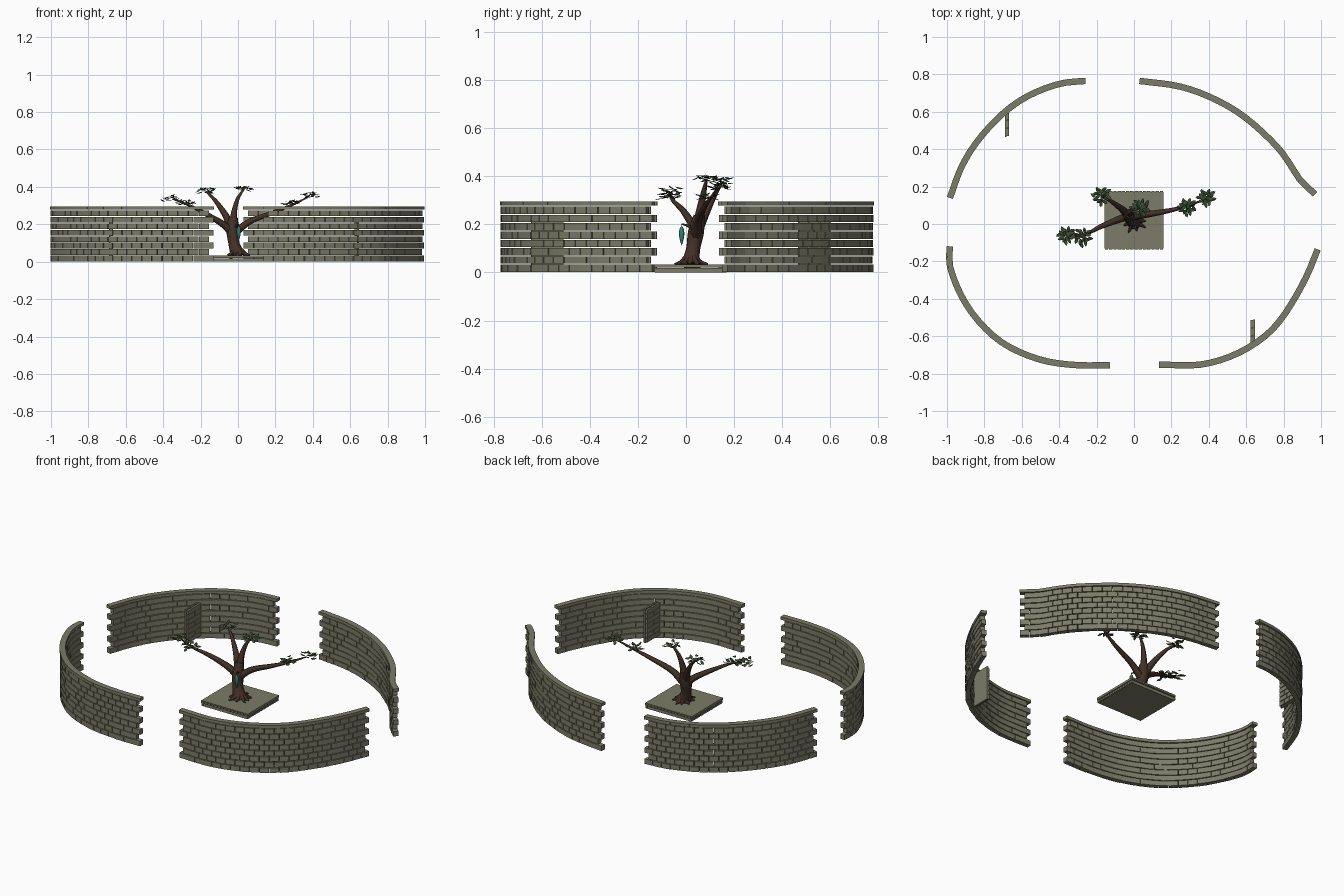
import bpy, bmesh, math, random
from mathutils import Vector, Matrix

if "Cube" in bpy.data.objects:
    bpy.data.objects.remove(bpy.data.objects["Cube"])
random.seed(4)

def mat(name, c):
    m = bpy.data.materials.new(name)
    m.diffuse_color = (*c, 1)
    m.use_nodes = True
    m.node_tree.nodes["Principled BSDF"].inputs["Base Color"].default_value = m.diffuse_color
    return m

stone = mat("stone", (0.20, 0.20, 0.14))
bark = mat("bark", (0.055, 0.03, 0.02))
green = mat("leaf", (0.04, 0.065, 0.03))
teal = mat("teal", (0.03, 0.22, 0.18))

def finish(bm, name, m):
    me = bpy.data.meshes.new(name)
    bm.to_mesh(me)
    bm.free()
    o = bpy.data.objects.new(name, me)
    bpy.context.collection.objects.link(o)
    me.materials.append(m)
    return o

def box(bm, c, size, ang=0):
    M = Matrix.Translation(c) @ Matrix.Rotation(ang, 4, 'Z') @ Matrix.Diagonal((*size, 1))
    bmesh.ops.create_cube(bm, size=1, matrix=M)

def smooth_path(pts, n=12):
    # Catmull-Rom through the points
    p = [Vector(q) for q in pts]
    p = [2 * p[0] - p[1]] + p + [2 * p[-1] - p[-2]]
    out = []
    for i in range(1, len(p) - 2):
        a, b, c, d = p[i - 1:i + 3]
        for k in range(n):
            t = k / n
            out.append(0.5 * (2 * b + (c - a) * t + (2 * a - 5 * b + 4 * c - d) * t * t
                              + (3 * b - a - 3 * c + d) * t ** 3))
    return out + [p[-2]]

# Curved brick walls with toothed ends
def wall(name, pts):
    path = smooth_path(pts)
    acc = [0]
    for a, b in zip(path, path[1:]):
        acc.append(acc[-1] + (b - a).length)
    L = acc[-1]

    def at(s):
        for i in range(len(path) - 1):
            if s <= acc[i + 1] or i == len(path) - 2:
                return path[i].lerp(path[i + 1], (s - acc[i]) / (acc[i + 1] - acc[i]))

    bm = bmesh.new()
    h = 0.0345
    for k in range(9):
        cap = k == 8
        inset = 0.025 * (k % 2)
        n = round((L - 2 * inset) / 0.055)
        step = (L - 2 * inset) / n
        z0 = 0.002 + k * h
        hh = 0.018 if cap else h - 0.004
        for i in range(n):
            a, b = at(inset + i * step), at(inset + (i + 1) * step)
            d = b - a
            c = (a + b) / 2
            w = 0.034 if cap else 0.028 + random.uniform(-0.002, 0.003)
            ln = d.length + 0.001 if cap else d.length - 0.002
            box(bm, (c.x, c.y, z0 + hh / 2), (ln, w, hh), math.atan2(d.y, d.x))
    return finish(bm, name, stone)

wall("wall_back_left", [(-.26, .765), (-.396, .75), (-.556, .69), (-.69, .6), (-.824, .46),
                        (-.92, .31), (-.984, .14)])
wall("wall_back_right", [(.03, .765), (.246, .735), (.43, .668), (.594, .57), (.754, .425),
                         (.834, .32), (.888, .235), (.968, .16)])
wall("wall_front_left", [(-.984, -.12), (-.984, -.227), (-.92, -.39), (-.824, -.527),
                         (-.69, -.644), (-.503, -.725), (-.316, -.754), (-.13, -.755)])
wall("wall_front_right", [(.135, -.752), (.353, -.752), (.54, -.698), (.70, -.60),
                          (.807, -.48), (.914, -.297), (.982, -.136)])

# Short slabs standing off the walls, bricked on the inward face
def door(name, x, y, side):
    bm = bmesh.new()
    box(bm, (x - side * 0.006, y, 0.12), (0.01, 0.135, 0.21))
    for k in range(7):
        n = 3 - k % 2
        w = 0.13 / n
        for i in range(n):
            box(bm, (x + side * 0.004, y - 0.065 + (i + 0.5) * w, 0.033 + k * 0.029),
                (0.014, w - 0.003, 0.025))
    finish(bm, name, stone)

door("door_slab_left", -0.68, 0.533, 1)
door("door_slab_right", 0.635, -0.577, -1)

# Stepped square platform with a brick edge
bm = bmesh.new()
box(bm, (0, 0.02, 0.009), (0.306, 0.298, 0.018))
box(bm, (0, 0.02, 0.027), (0.318, 0.304, 0.014))
for i in range(14):
    t = -0.147 + i * 0.294 / 13
    for s in (-1, 1):
        box(bm, (t, 0.02 + s * 0.149, 0.026), (0.018, 0.016, 0.012))
        box(bm, (s * 0.152, 0.02 + t * 0.97, 0.009), (0.012, 0.018, 0.014))
finish(bm, "platform", stone)

# Tree limbs as tapered tubes
def tube(name, pts, m=bark, sides=1):
    cu = bpy.data.curves.new(name, 'CURVE')
    cu.dimensions = '3D'
    cu.bevel_depth = 1
    cu.bevel_resolution = sides
    cu.use_fill_caps = True
    path = smooth_path(pts, 4)
    sp = cu.splines.new('POLY')
    sp.points.add(len(path) - 1)
    for q, v in zip(sp.points, path):
        q.co = (v[0], v[1], v[2], 1)
        q.radius = max(v[3], 0.001)
    o = bpy.data.objects.new(name, cu)
    bpy.context.collection.objects.link(o)
    cu.materials.append(m)
    bpy.ops.object.select_all(action='DESELECT')
    bpy.context.view_layer.objects.active = o
    o.select_set(True)
    bpy.ops.object.convert(target='MESH')

tube("trunk", [(0, .02, .03, .05), (-.008, .022, .055, .037), (-.022, .03, .1, .03),
               (-.028, .042, .17, .034), (-.025, .055, .235, .024)], sides=3)
tube("branch_left", [(-.03, .042, .15, .022), (-.08, .025, .2, .019), (-.18, -.015, .26, .013),
                     (-.27, -.06, .305, .007), (-.35, -.06, .335, .004)])
tube("branch_back_left", [(-.03, .045, .17, .024), (-.065, .08, .245, .018),
                          (-.12, .12, .325, .011), (-.17, .15, .375, .005)])
tube("branch_top", [(-.027, .05, .19, .025), (-.02, .062, .27, .017), (0, .075, .34, .011),
                    (.03, .085, .385, .005)])
tube("branch_right", [(-.02, .04, .15, .024), (.06, .05, .213, .018), (.18, .07, .26, .013),
                      (.28, .095, .3, .008), (.375, .13, .345, .004)])
for i in range(9):
    a = i * math.tau / 9 + random.uniform(-.15, .15)
    r = random.uniform(.055, .075)
    tube("root", [(.015 * math.cos(a), .02 + .015 * math.sin(a), .062, .016),
                  (.04 * math.cos(a), .02 + .04 * math.sin(a), .043, .011),
                  (r * math.cos(a), .02 + r * math.sin(a), .036, .003)])

# Leaf clusters
def cluster(c, r):
    bm = bmesh.new()
    for i in range(18):
        a = i * 2.4
        d = r * math.sqrt((i + 0.5) / 18)
        p = Vector(c) + Vector((d * math.cos(a), d * math.sin(a), random.uniform(-.014, .012)))
        M = (Matrix.Translation(p) @ Matrix.Rotation(a + random.uniform(-.7, .7), 4, 'Z')
             @ Matrix.Rotation(random.uniform(-.4, .5), 4, 'Y')
             @ Matrix.Rotation(random.uniform(-.4, .4), 4, 'X'))
        top = [(-.017, 0), (-.006, -.009), (.008, -.008), (.019, 0), (.008, .008), (-.006, .009)]
        vs = [bm.verts.new(M @ Vector((x, y, 0.002 - abs(y) * .3))) for x, y in top]
        bm.faces.new(vs[:4])
        bm.faces.new([vs[0], vs[3], vs[4], vs[5]])
    finish(bm, "leaves", green)

for c, r in [((-.36, -.06, .34), .042), ((-.275, -.07, .318), .046), ((-.172, .15, .382), .045),
             ((.035, .085, .39), .046), ((.285, .09, .315), .042), ((.388, .14, .358), .042)]:
    cluster(c, r)

# Hanging teal lantern on its twig
tube("lantern_twig", [(-.02, .035, .18, .008), (-.005, 0, .197, .005), (.004, -.018, .2, .003)])
tube("lantern_string", [(.004, -.018, .2, .002), (.004, -.018, .19, .002)])
tube("lantern", [(.004, -.018, .192, .002), (.004, -.018, .18, .009), (.004, -.018, .155, .011),
                 (.004, -.018, .13, .006), (.004, -.018, .113, .001)], teal, 2)
